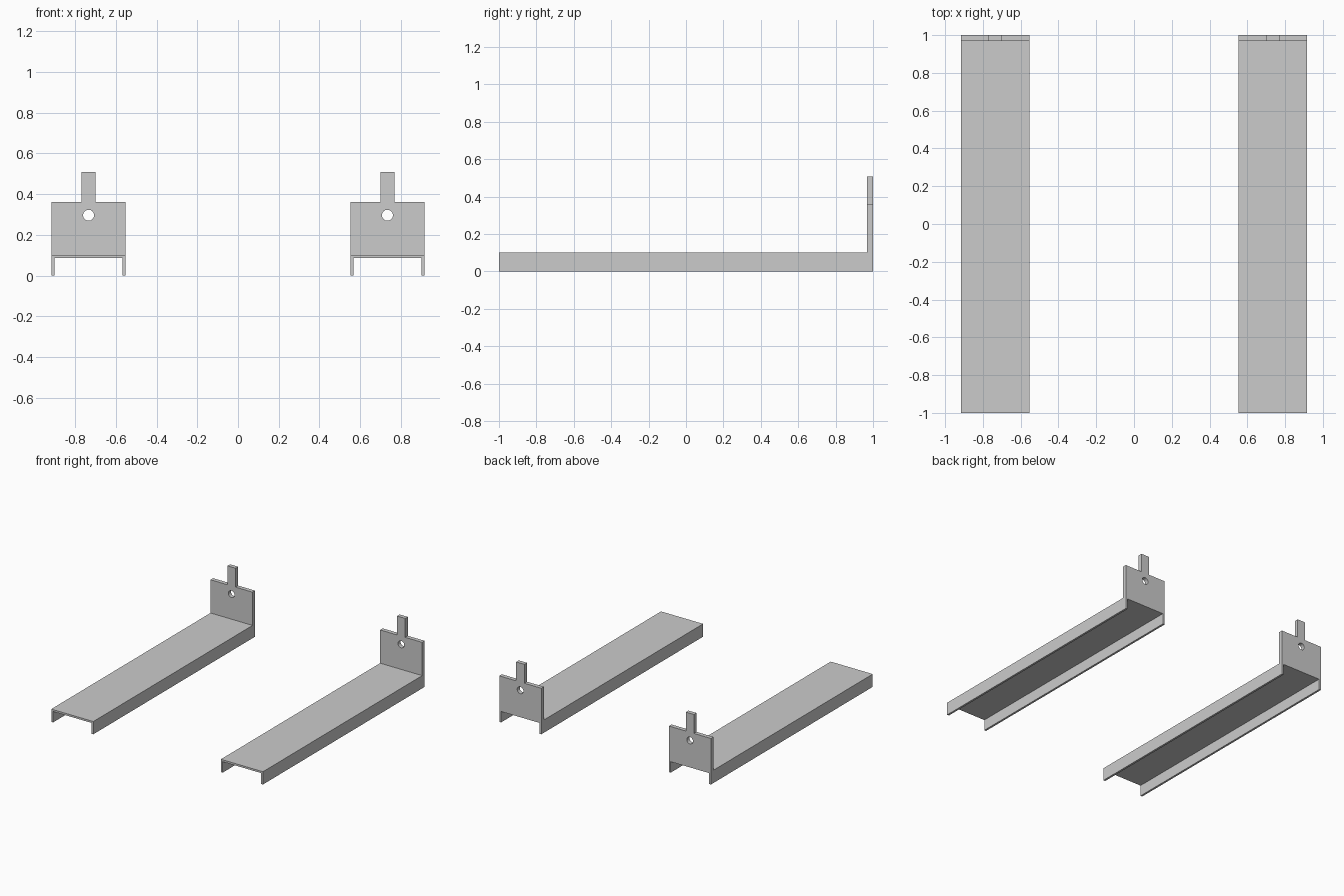
import bpy, bmesh
from math import radians
from mathutils import Matrix, Vector

if "Cube" in bpy.data.objects:
    bpy.data.objects.remove(bpy.data.objects["Cube"])

CX, HALF = 0.734, 0.182           # bracket centre and half width
LEG, DECK, TOP, TAB = 0.016, 0.10, 0.36, 0.508
BACK = 0.968                      # front face of the upright plate


def new_object(name, bm):
    bmesh.ops.recalc_face_normals(bm, faces=bm.faces)
    mesh = bpy.data.meshes.new(name)
    bm.to_mesh(mesh)
    bm.free()
    ob = bpy.data.objects.new(name, mesh)
    bpy.context.collection.objects.link(ob)
    return ob


def add_box(bm, lo, hi):
    lo, hi = Vector(lo), Vector(hi)
    m = Matrix.Translation((lo + hi) / 2) @ Matrix.Diagonal((*(hi - lo), 1))
    bmesh.ops.create_cube(bm, size=1, matrix=m)


# L-shaped side profile extruded across the bracket width
bm = bmesh.new()
profile = [(-1, 0), (1, 0), (1, TAB), (BACK, TAB), (BACK, DECK), (-1, DECK)]
face = bm.faces.new([bm.verts.new((CX - HALF, y, z)) for y, z in profile])
ext = bmesh.ops.extrude_face_region(bm, geom=[face])
bmesh.ops.translate(bm, vec=(2 * HALF, 0, 0),
                    verts=[v for v in ext["geom"] if isinstance(v, bmesh.types.BMVert)])
bracket = new_object("right_bracket", bm)

# Cutter: channel underneath, two shoulders beside the tab, bolt hole
bm = bmesh.new()
add_box(bm, (CX - HALF + LEG, -1.1, -0.1), (CX + HALF - LEG, 1.1, 0.085))
for a, b in ((-0.3, -0.035), (0.035, 0.3)):
    add_box(bm, (CX + a, 0.9, TOP), (CX + b, 1.1, 0.6))
bmesh.ops.create_cone(bm, cap_ends=True, segments=32, radius1=0.027, radius2=0.027, depth=0.2,
                      matrix=Matrix.Translation((CX, 1, 0.296)) @ Matrix.Rotation(radians(90), 4, "X"))
cutter = new_object("cutter", bm)
cutter.hide_render = True

mod = bracket.modifiers.new("cut", "BOOLEAN")
mod.operation, mod.solver, mod.object = "DIFFERENCE", "EXACT", cutter
bpy.context.view_layer.objects.active = bracket
bpy.ops.object.modifier_apply(modifier=mod.name)
bpy.data.objects.remove(cutter)

# Matching bracket on the left
left = bpy.data.objects.new("left_bracket", bracket.data.copy())
left.location.x = -2 * CX
bpy.context.collection.objects.link(left)
